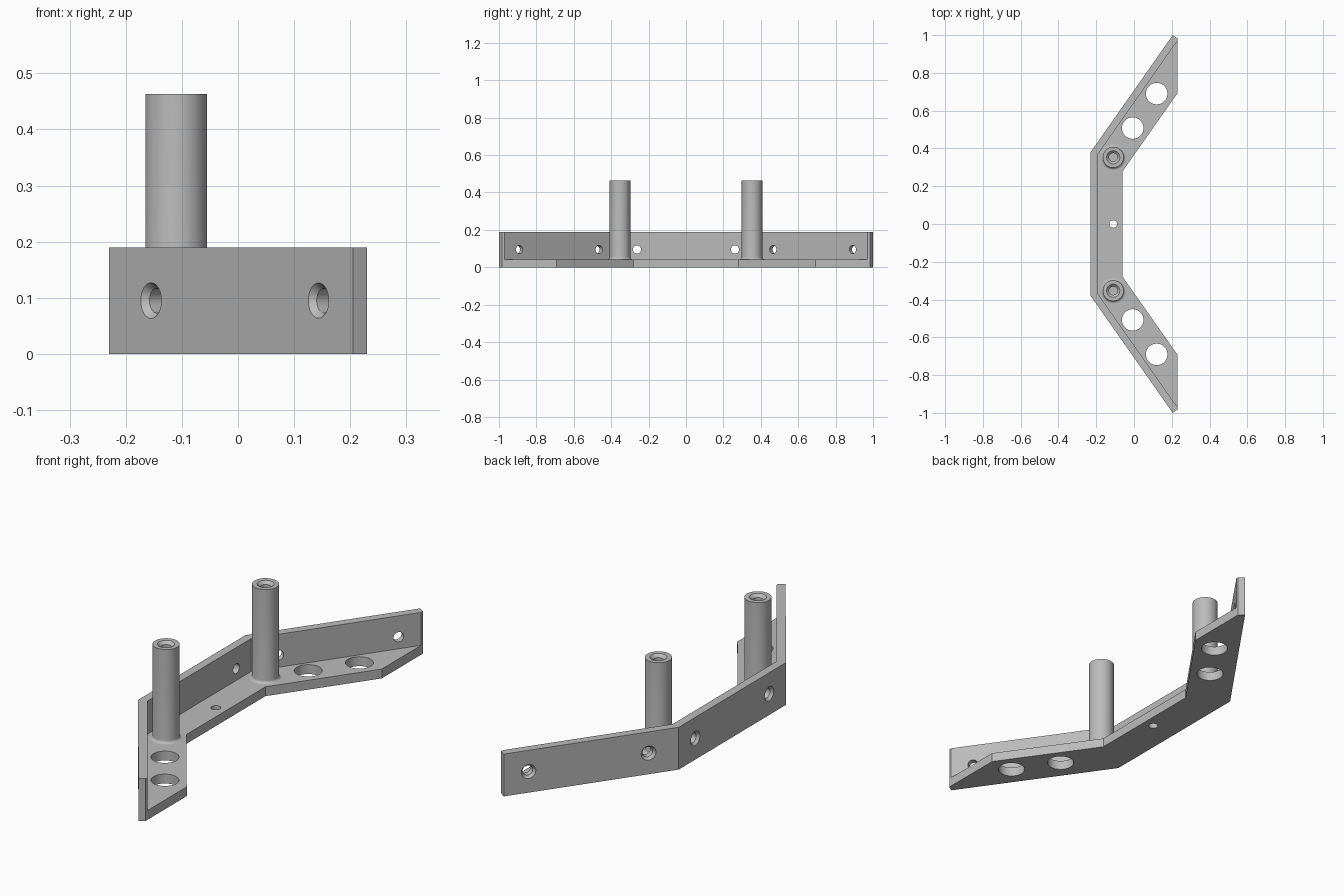
import bpy, bmesh, math
from mathutils import Vector, Matrix

old = bpy.data.objects.get("Cube")
if old:
    bpy.data.objects.remove(old, do_unlink=True)

# Main dimensions
WALL_T, WALL_H, FLOOR_T = 0.038, 0.19, 0.042
ANGLE = math.radians(55)
BACK, FRONT, BEND = -0.23, 0.23, 0.38
HOLE_Z = 0.095

grey = bpy.data.materials.new("plain grey")
grey.use_nodes = True
grey.diffuse_color = (0.5, 0.5, 0.5, 1)
grey.node_tree.nodes["Principled BSDF"].inputs["Base Color"].default_value = (0.5, 0.5, 0.5, 1)


def make_object(name, bm):
    bmesh.ops.recalc_face_normals(bm, faces=bm.faces)
    mesh = bpy.data.meshes.new(name)
    bm.to_mesh(mesh)
    bm.free()
    mesh.materials.append(grey)
    obj = bpy.data.objects.new(name, mesh)
    bpy.context.collection.objects.link(obj)
    return obj


def activate(obj):
    bpy.ops.object.select_all(action='DESELECT')
    obj.select_set(True)
    bpy.context.view_layer.objects.active = obj


def smooth(obj):
    activate(obj)
    bpy.ops.object.shade_smooth_by_angle(angle=math.radians(30))


def mirrored_prism(name, outer, inner, height):
    """Extrude a strip given by its +y outer and inner edges, mirrored in y."""
    half = outer + inner[::-1]
    loop = half + [(x, -y) for x, y in reversed(half)]
    bm = bmesh.new()
    face = bm.faces.new([bm.verts.new((x, y, 0)) for x, y in loop])
    top = bmesh.ops.extrude_face_region(bm, geom=[face])["geom"]
    verts = [v for v in top if isinstance(v, bmesh.types.BMVert)]
    bmesh.ops.translate(bm, verts=verts, vec=(0, 0, height))
    return make_object(name, bm)


def add_cone(bm, centre, axis, r1, r2, depth):
    turn = Vector((0, 0, 1)).rotation_difference(Vector(axis)).to_matrix().to_4x4()
    bmesh.ops.create_cone(bm, cap_ends=True, segments=48, radius1=r1, radius2=r2,
                          depth=depth, matrix=Matrix.Translation(centre) @ turn)


def cut(obj, bm):
    cutter = make_object("hole_cutter", bm)
    cutter.hide_render = True
    mod = obj.modifiers.new("holes", 'BOOLEAN')
    mod.operation, mod.solver, mod.object = 'DIFFERENCE', 'EXACT', cutter
    activate(obj)
    bpy.ops.object.modifier_apply(modifier=mod.name)
    bpy.data.objects.remove(cutter, do_unlink=True)


# Upright wall bent in three segments, with trimmed tips
bend_in = (BACK + WALL_T, BEND - WALL_T * math.tan((math.pi / 2 - ANGLE) / 2))
tip_in = (FRONT, bend_in[1] + (FRONT - bend_in[0]) * math.tan(ANGLE))
wall = mirrored_prism("bracket_wall", [(BACK, BEND), (0.205, 1.0), (FRONT, 0.983)],
                      [bend_in, tip_in], WALL_H)

# Countersunk screw holes through the wall
drills, sinks = bmesh.new(), bmesh.new()
spots = []
for side in (1, -1):
    spots.append((Vector((BACK, side * 0.262, HOLE_Z)), Vector((1, 0, 0))))
    arm_normal = Vector((math.sin(ANGLE), -side * math.cos(ANGLE), 0))
    for x in (-0.155, 0.143):
        y = BEND + (x - BACK) * math.tan(ANGLE)
        spots.append((Vector((x, side * y, HOLE_Z)), arm_normal))
for point, normal in spots:
    add_cone(drills, point + normal * 0.02, normal, 0.022, 0.022, 0.1)
    add_cone(sinks, point, normal, 0.042, 0.022, 0.024)
cut(wall, drills)
cut(wall, sinks)
smooth(wall)

# Floor flange along the inside of the wall
floor = mirrored_prism("bracket_floor", [bend_in, tip_in],
                       [(-0.06, 0.28), (FRONT, 0.692)], FLOOR_T)
drills = bmesh.new()
add_cone(drills, (-0.11, 0, 0), (0, 0, 1), 0.02, 0.02, 0.3)
for side in (1, -1):
    for x, y in ((-0.007, 0.508), (0.12, 0.69)):
        add_cone(drills, (x, side * y, 0), (0, 0, 1), 0.057, 0.057, 0.3)
cut(floor, drills)
smooth(floor)

# Hollow-topped posts with a filleted foot
R, FILLET, TOP = 0.055, 0.013, 0.463
profile = [(R + FILLET * (1 - math.sin(a)), FLOOR_T + FILLET * (1 - math.cos(a)))
           for a in (i * math.pi / 12 for i in range(7))]
profile += [(R, TOP), (0.035, TOP), (0.022, TOP - 0.013), (0.022, 0.2), (0, 0.2)]
for side, name in ((1, "left"), (-1, "right")):
    bm = bmesh.new()
    verts = [bm.verts.new((r, 0, z)) for r, z in profile]
    edges = [bm.edges.new(pair) for pair in zip(verts, verts[1:])]
    bmesh.ops.spin(bm, geom=verts + edges, cent=(0, 0, 0), axis=(0, 0, 1),
                   angle=math.tau, steps=48)
    bmesh.ops.remove_doubles(bm, verts=bm.verts, dist=0.0001)
    bmesh.ops.translate(bm, verts=bm.verts, vec=(-0.11, side * 0.353, 0))
    post = make_object("post_" + name, bm)
    # Open foot: make sure the normals point outwards
    if sum(f.normal.dot(f.center - Vector((-0.11, side * 0.353, f.center.z))) * f.area
           for f in post.data.polygons) < 0:
        post.data.flip_normals()
    smooth(post)
